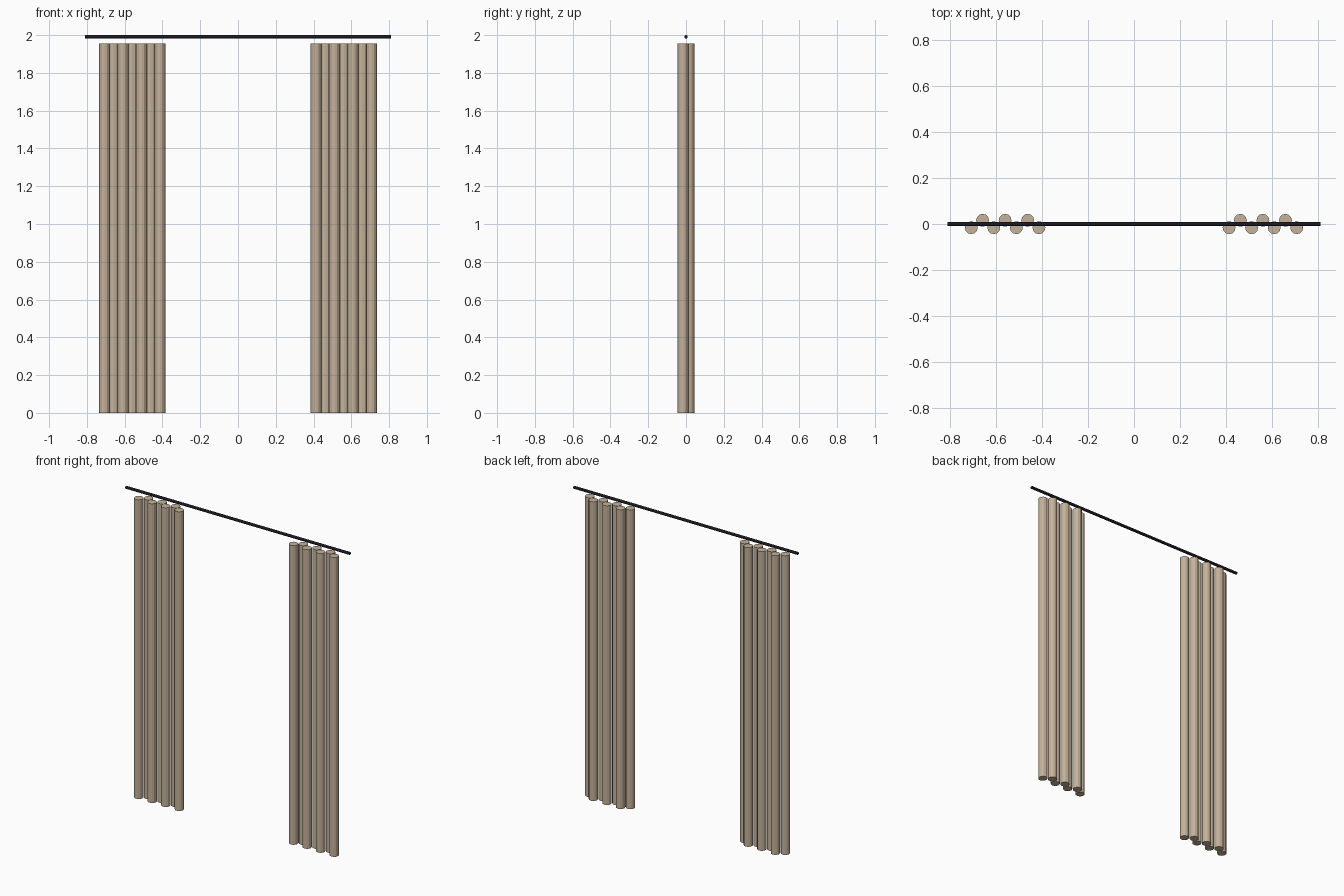
import bpy
import math

cube = bpy.data.objects.get("Cube")
if cube:
    bpy.data.objects.remove(cube, do_unlink=True)


def make_material(name, color):
    mat = bpy.data.materials.new(name)
    mat.use_nodes = True
    mat.diffuse_color = color
    mat.node_tree.nodes["Principled BSDF"].inputs["Base Color"].default_value = color
    return mat


def cylinder(name, radius, length, sides, location, mat, rotation=(0, 0, 0)):
    bpy.ops.mesh.primitive_cylinder_add(
        vertices=sides, radius=radius, depth=length, location=location, rotation=rotation)
    obj = bpy.context.object
    obj.name = name
    obj.data.materials.append(mat)
    return obj


linen = make_material("beige linen", (0.56, 0.45, 0.33, 1))
iron = make_material("black iron", (0.01, 0.01, 0.014, 1))

# Horizontal curtain rod
ROD_RADIUS = 0.009
cylinder("curtain_rod", ROD_RADIUS, 1.62, 12, (0, 0, 2 - ROD_RADIUS), iron,
         (0, math.pi / 2, 0))

# Two gathered curtains, each a row of folds alternating front and back
FOLDS = 7
HEIGHT = 1.955
for side, label in ((1, "left"), (-1, "right")):
    for i in range(FOLDS):
        x = side * (0.413 + 0.049 * i)
        y = -0.016 if i % 2 == 0 else 0.016
        cylinder(f"{label}_curtain_fold_{i + 1}", 0.028, HEIGHT, 12,
                 (x, y, HEIGHT / 2), linen)
